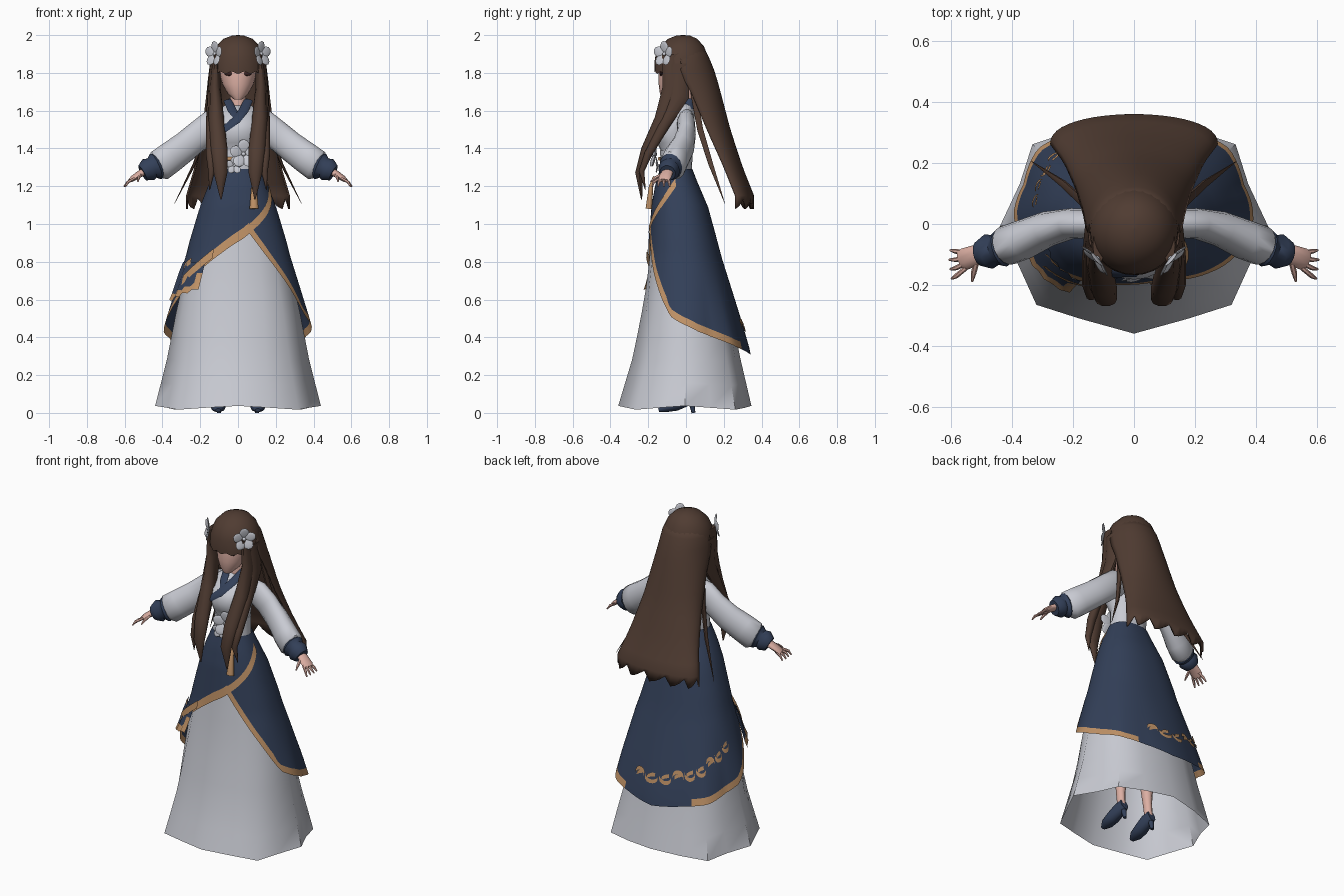
import bpy, bmesh, math
from mathutils import Vector, Matrix

if "Cube" in bpy.data.objects:
    bpy.data.objects.remove(bpy.data.objects["Cube"])


def material(name, rgb):
    m = bpy.data.materials.new(name)
    lin = [((c / 255 + .055) / 1.055) ** 2.4 for c in rgb]
    m.diffuse_color = (*lin, 1)
    m.use_nodes = True
    m.node_tree.nodes["Principled BSDF"].inputs["Base Color"].default_value = m.diffuse_color
    return m


WHITE = material("pale_cloth", (201, 203, 211))
NAVY = material("navy_cloth", (51, 64, 89))
GOLD = material("gold_trim", (192, 146, 102))
HAIR = material("brown_hair", (80, 60, 50))
SKIN = material("skin", (220, 175, 163))
DARK = material("dark_lashes", (62, 36, 34))


def lerp_keys(keys, v):
    """Linear lookup in ascending (v, a, b..) rows."""
    v = min(max(v, keys[0][0]), keys[-1][0])
    for p, q in zip(keys, keys[1:]):
        if v <= q[0]:
            f = (v - p[0]) / (q[0] - p[0])
            return [a + (b - a) * f for a, b in zip(p[1:], q[1:])]


def finish(name, bm, mats, angle=50):
    bmesh.ops.recalc_face_normals(bm, faces=bm.faces)
    me = bpy.data.meshes.new(name)
    bm.to_mesh(me)
    bm.free()
    for m in mats:
        me.materials.append(m)
    me.polygons.foreach_set("use_smooth", [True] * len(me.polygons))
    me.set_sharp_from_angle(angle=math.radians(angle))
    ob = bpy.data.objects.new(name, me)
    bpy.context.collection.objects.link(ob)
    return ob


def grid(name, rows, mats, closed=True, caps=False, rule=None, angle=50):
    """Skin rows of points; rule(row, column) gives the material index."""
    bm = bmesh.new()
    vs = [[bm.verts.new(p) for p in r] for r in rows]
    n = len(rows[0])
    for i in range(len(rows) - 1):
        for j in range(n if closed else n - 1):
            k = (j + 1) % n
            f = bm.faces.new((vs[i][j], vs[i][k], vs[i + 1][k], vs[i + 1][j]))
            if rule:
                f.material_index = rule(i, j)
    if caps:
        bm.faces.new(vs[0])
        bm.faces.new(vs[-1])
    return finish(name, bm, mats, angle)


def oval(z, hx, yf, yb, n=20):
    cy, ry = (yf + yb) / 2, (yb - yf) / 2
    return [(hx * math.sin(a), cy - ry * math.cos(a), z)
            for a in (2 * math.pi * i / n for i in range(n))]


def loft(name, table, mat, caps=True, n=20):
    return grid(name, [oval(*r, n=n) for r in table], [mat], caps=caps)


def tube(name, path, mat, s=1, ref=(0, 0, 1), n=10):
    """Sweep along (x, y, z, side radius, other radius); s=-1 mirrors it."""
    pts = [Vector(p[:3]) for p in path]
    rows = []
    for i, p in enumerate(path):
        t = (pts[min(i + 1, len(pts) - 1)] - pts[max(i - 1, 0)]).normalized()
        u = t.cross(Vector(ref)).normalized()
        w = t.cross(u)
        ring = [pts[i] + u * p[3] * math.cos(a) + w * p[4] * math.sin(a)
                for a in (2 * math.pi * k / n for k in range(n))]
        rows.append([(s * q.x, q.y, q.z) for q in ring])
    return grid(name, rows, [mat], caps=True)


def blobs(name, mat, mats4):
    bm = bmesh.new()
    for m in mats4:
        bmesh.ops.create_uvsphere(bm, u_segments=10, v_segments=6, radius=1, matrix=m)
    return finish(name, bm, [mat])


def flower(name, pos, normal, r):
    rot = Vector(normal).to_track_quat('Z', 'Y').to_matrix().to_4x4()
    base = Matrix.Translation(pos) @ rot
    ms = [base @ Matrix.Rotation(k * math.tau / 5, 4, 'Z') @ Matrix.Translation((0, r * .55, 0.004))
          @ Matrix.Rotation(.25, 4, 'X') @ Matrix.Diagonal((r * .43, r * .5, r * .07, 1)) for k in range(5)]
    ms.append(base @ Matrix.Diagonal((r * .16, r * .16, r * .16, 1)))
    return blobs(name, WHITE, ms)


# Skirt surface: height, half width, front y, back y; and the hem's pleat scale by angle
SKIRT = [(.0, .448, -.37, .355), (.3, .372, -.28, .285), (.5, .335, -.24, .245), (.7, .29, -.205, .2),
         (.9, .245, -.185, .155), (1.1, .185, -.168, .1), (1.2, .145, -.15, .055), (1.29, .105, -.125, .02)]
PLEAT = [(0, 1), (22.5, .92), (45, .98), (67.5, .91), (90, 1), (112.5, .91), (135, 1.02), (157.5, .96), (180, 1)]


def skirt_pt(deg, z, off=0.0):
    hx, yf, yb = lerp_keys(SKIRT, z)
    cy, ry = (yf + yb) / 2, (yb - yf) / 2
    s, c = math.sin(math.radians(deg)), math.cos(math.radians(deg))
    e = 2 / 2.25
    fold = abs((deg + 180) % 360 - 180)
    k = 1 + (lerp_keys(PLEAT, fold)[0] - 1) * min(1, max(0, (.75 - z) / .6))
    return (k * math.copysign(abs(s) ** e, s) * (hx + off), cy - k * math.copysign(abs(c) ** e, c) * (ry + off), z)


# Long pale under skirt with a wavy hem
def hem(deg):
    return .027 + .01 * math.cos(math.radians(deg * 4))


cols = [i * 360 / 16 for i in range(16)]
grid("under_skirt", [[skirt_pt(d, hem(d) + (1.15 - hem(d)) * k / 9) for d in cols] for k in range(10)], [WHITE])

# Navy wrap skirt, open at the front, with a gold border
EDGE = [(-180, .305), (-130, .36), (-95, .43), (-76, .56), (-64, .62), (-58, .68), (-26, .81), (12, .95),
        (35, .80), (55, .66), (75, .51), (100, .43), (140, .35), (180, .305)]


def flare(z):
    return .014 + .045 * min(1, max(0, (.85 - z) / .5))


wcols = [i * 4 - 180 for i in range(90)]
wrows = []
for k in range(16):
    row = []
    for d in wcols:
        low = lerp_keys(EDGE, d)[0]
        trim = low + (.055 if -70 < d < 70 else .04)
        z = low if k == 15 else 1.29 + (trim - 1.29) * k / 14
        row.append(skirt_pt(d, z, flare(z)))
    wrows.append(row)
grid("wrap_skirt", wrows, [NAVY, GOLD],
     rule=lambda i, j: 1 if i == 14 and -150 < wcols[j] < 150 else 0)

# Folded-over corner at the left of the wrap
frows = []
for k in range(4):
    frows.append([])
    for d in range(-76, -33, 6):
        low = .585 + .0016 * (d + 76) + (.012 if d % 12 == 8 else 0)
        z = (.8, .74, low + .035, low)[k]
        frows[-1].append(skirt_pt(d, z, flare(z) + .004 + .006 * k + (.008 if d % 12 == 8 else 0)))
grid("side_fold", frows, [NAVY, GOLD], closed=False,
     rule=lambda i, j: 1 if i == 2 or (j == 6 and i == 1) else 0)


# Flat gold ribbons and embroidery lying on the wrap skirt
def strip(name, path, w, lift=.006):
    rows = [[skirt_pt(d, z + s * w / 2, flare(z) + lift) for s in (-1, 1)] for d, z in path]
    return grid(name, rows, [GOLD], closed=False)


strip("wrap_edge_ribbon", [(10 + 78 * k / 14, .97 + .25 * k / 14) for k in range(15)], .045)
strip("fold_edge_ribbon", [(-60 + 36 * k / 8, .7 + .145 * k / 8) for k in range(9)], .05, .02)
strip("side_ribbon", [(-68, .77), (-62, .79), (-55, .805)], .035, .012)
for k in range(9):
    d0, z0 = -194 + k * 11, .46 + .0042 * k ** 1.85
    strip("embroidery_arc", [(d0 + 5 * math.cos(a), z0 + .028 * math.sin(a) * (-1 if k % 3 else 1))
                             for a in (math.pi * i / 6 for i in range(7))], .022)
    strip("embroidery_leaf", [(d0 - 3, z0 - .005), (d0, z0 + .008), (d0 + 3, z0 + .015)], .022)

# Torso, sash, neck and head
loft("bodice", [(1.27, .11, -.125, .02), (1.36, .1, -.118, .025), (1.43, .118, -.155, .035), (1.49, .13, -.182, .04),
                (1.55, .128, -.155, .045), (1.6, .115, -.085, .045), (1.635, .06, -.035, .045)], WHITE)
loft("sash", [(1.285, .115, -.138, .03), (1.34, .112, -.135, .034), (1.39, .112, -.138, .036)], WHITE)
loft("neck", [(1.58, .045, -.05, .04), (1.75, .038, -.04, .035)], SKIN, n=12)
loft("collar_back", [(1.61, .075, -.03, .054), (1.665, .05, -.02, .054)], NAVY)
tube("collar_over", [(.055, -.02, 1.655, .024, .008), (.03, -.1, 1.6, .026, .008), (-.01, -.16, 1.55, .026, .008),
                     (-.075, -.16, 1.5, .022, .008)], NAVY, ref=(0, -.7, .7))
tube("collar_under", [(-.055, -.02, 1.655, .022, .006), (-.03, -.095, 1.6, .024, .006), (0, -.145, 1.56, .02, .006)],
     NAVY, ref=(0, -.7, .7))
loft("head", [(1.66, .022, -.125, -.08), (1.69, .055, -.138, -.02), (1.74, .083, -.145, .04),
              (1.82, .105, -.145, .08), (1.92, .1, -.12, .08)], SKIN)
blobs("eyes", DARK, [Matrix.Translation((s * .048, -.132, 1.798)) @ Matrix.Diagonal((.026, .008, .014, 1)) for s in (1, -1)])

# Sash ornaments
tube("sash_cord", [(-.085, -.112, 1.345, .006, .009), (-.04, -.137, 1.345, .006, .009), (.0, -.143, 1.345, .006, .009)], GOLD)
flower("sash_flower", (.03, -.165, 1.37), (.15, -1, .1), .075)
flower("sash_bud", (-.02, -.15, 1.31), (0, -1, 0), .045)
tube("tassel", [(.085, -.165, 1.25, .01, .01), (.085, -.185, 1.2, .014, .012), (.085, -.197, 1.08, .024, .018)],
     GOLD, ref=(0, 1, 0))

# Hair cap with fringe
cap = [oval(*r, n=28) for r in [(1.998, .03, -.05, .02), (1.98, .078, -.095, .06), (1.94, .117, -.137, .095),
                                (1.88, .143, -.165, .12), (1.8, .15, -.168, .135)]]
cap[-1] = [(x, y, z + (.008 if i % 2 else -.006)) for i, (x, y, z) in enumerate(cap[-1])]
cap.insert(0, [(0, -.015, 2.0)] * 28)
grid("hair_cap", cap, [HAIR])

# Long back hair: height, half width, edge y, middle y, ending in ragged tips
BACK = [(1.15, .27, .26, .355), (1.3, .225, .2, .295), (1.5, .185, .11, .23), (1.69, .162, .03, .18),
        (1.8, .151, -.03, .15), (1.88, .137, -.03, .117), (1.94, .105, -.03, .085)]
TIPS = (0, .055, .03, .01)
hrows = []
for k in range(15):
    row = []
    for j in range(25):
        a = math.radians(-90 + 7.5 * j)
        z = 1.94 + (1.15 - 1.94) * k / 13 if k < 14 else 1.08 + TIPS[j % 4]
        hx, ye, yc = lerp_keys(BACK, z)
        row.append((hx * math.sin(a), ye + (yc - ye) * abs(math.cos(a)) ** .85, z))
    hrows.append(row)
back = grid("back_hair", hrows, [HAIR], closed=False)
sol = back.modifiers.new("thickness", 'SOLIDIFY')
sol.thickness, sol.offset = .01, 0

for s in (1, -1):
    # Front locks, wisps and hair flowers
    tube("front_lock", [(.115, -.07, 1.9, .02, .06), (.122, -.065, 1.72, .03, .062), (.115, -.125, 1.55, .042, .045),
                        (.1, -.21, 1.39, .045, .03), (.092, -.248, 1.27, .036, .022), (.09, -.235, 1.13, .003, .003)],
         HAIR, s, (0, 1, 0))
    tube("outer_lock", [(.135, -.03, 1.85, .015, .05), (.145, -.03, 1.68, .018, .05), (.145, -.11, 1.53, .025, .03),
                        (.145, -.2, 1.37, .025, .022), (.14, -.235, 1.28, .018, .015), (.15, -.215, 1.18, .002, .002)],
         HAIR, s, (0, 1, 0))
    tube("wisp", [(.14, .04, 1.7, .01, .02), (.17, .075, 1.5, .01, .018), (.23, .13, 1.32, .008, .014),
                  (.335, .205, 1.11, .001, .001)], HAIR, s, (0, 1, 0), n=6)
    flower("hair_flower", (s * .122, -.115, 1.9), (s * .75, -.66, .1), .066)

    # Sleeve and gathered cuff
    tube("sleeve", [(.07, .0, 1.565, .04, .05), (.13, .0, 1.53, .048, .078), (.2, .002, 1.475, .05, .078),
                    (.28, -.015, 1.41, .058, .08), (.36, -.05, 1.35, .065, .085), (.415, -.07, 1.31, .066, .086),
                    (.435, -.08, 1.3, .05, .06)], WHITE, s, n=16)
    tube("cuff", [(.415, -.072, 1.315, .052, .06), (.435, -.08, 1.305, .062, .074), (.455, -.085, 1.297, .05, .056),
                  (.475, -.09, 1.287, .058, .064), (.505, -.097, 1.27, .042, .045)], NAVY, s, n=14)

    # Hand with fingers and thumb
    tube("palm", [(.48, -.09, 1.285, .024, .022), (.52, -.103, 1.265, .034, .018), (.555, -.115, 1.242, .036, .014),
                  (.57, -.12, 1.23, .028, .01)], SKIN, s)
    for k in range(4):
        y = -.093 - .017 * k
        tube("finger", [(.55, y, 1.24, .008, .008), (.583, y - .01 * (k - .3), 1.222, .008, .008),
                        (.605 - .004 * abs(k - 1), y - .014 * (k - .5), 1.198, .004, .004)], SKIN, s, n=6)
    tube("thumb", [(.515, -.12, 1.265, .01, .01), (.525, -.16, 1.245, .009, .009), (.53, -.188, 1.225, .004, .004)],
         SKIN, s, n=6)

    # Leg and heeled shoe
    tube("leg", [(.1, .01, .08, .022, .025), (.098, .0, .18, .025, .028), (.09, .0, .35, .042, .045),
                 (.085, -.01, .6, .05, .05)], SKIN, s, (0, 1, 0))
    tube("shoe", [(.105, -.145, .014, .015, .01), (.105, -.11, .026, .038, .024), (.103, -.06, .045, .04, .038),
                  (.1, -.005, .075, .034, .044), (.1, .035, .09, .025, .04)], NAVY, s)
    tube("shoe_heel", [(.1, .025, .075, .018, .018), (.1, .04, 0, .01, .01)], NAVY, s, (0, 1, 0), n=8)
